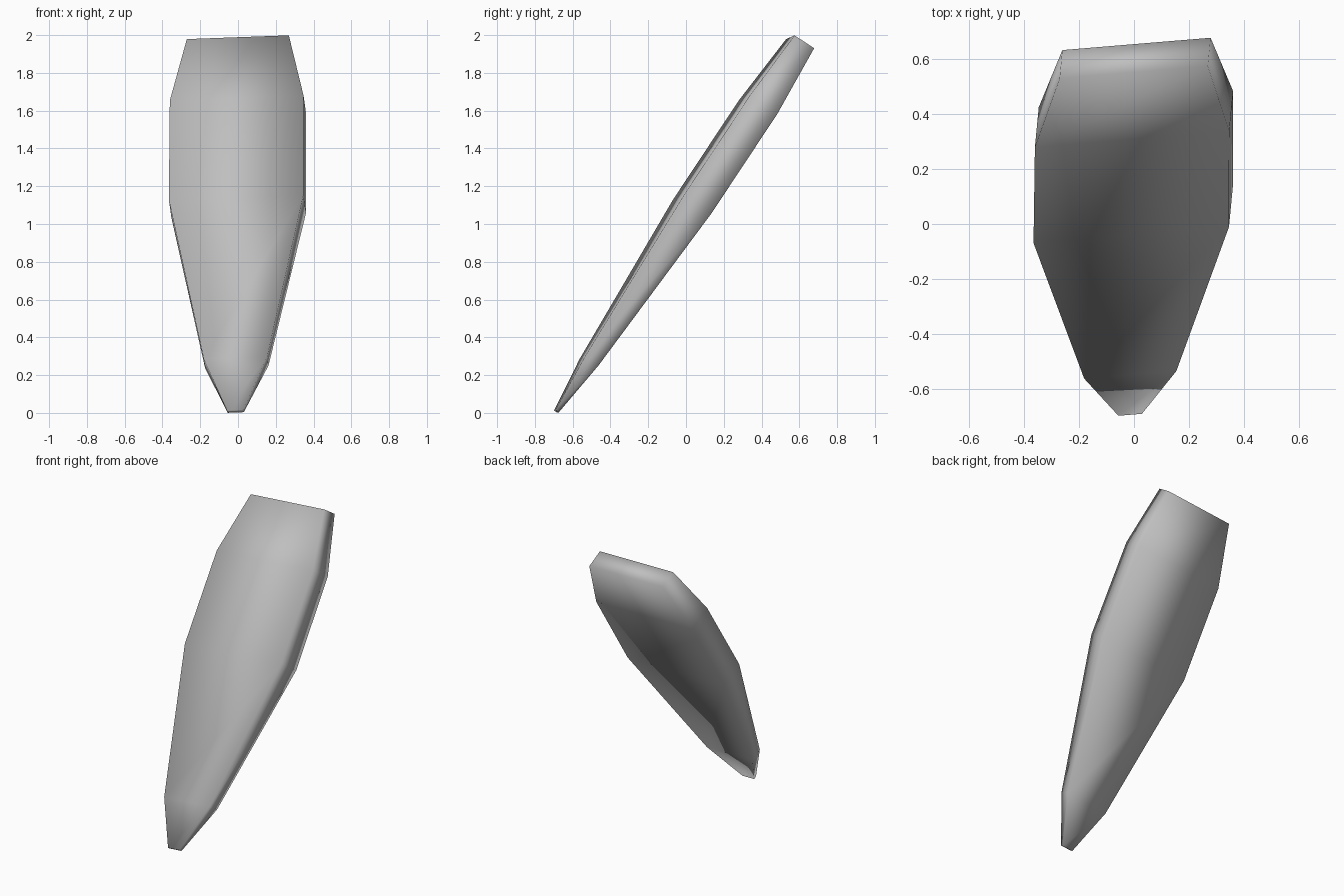
import bpy
import bmesh
from mathutils import Vector

cube = bpy.data.objects.get("Cube")
if cube:
    bpy.data.objects.remove(cube, do_unlink=True)

# Plain grey material
grey = bpy.data.materials.new("plain grey")
grey.use_nodes = True
colour = (0.52, 0.52, 0.52, 1)
grey.diffuse_color = colour
grey.node_tree.nodes["Principled BSDF"].inputs["Base Color"].default_value = colour

# Local directions of the leaning, slightly twisted blade
across = Vector((1, 0.083, 0.037))
along = Vector((0, 0.5524, 0.8336))
through = Vector((0.08, 0.8336, -0.5524))
origin = through * -0.576
origin.x = 0

# Stations from tip to top: distance along, sideways offset, half width, half thickness
stations = [
    (-0.372, -0.013, 0.043, 0.011),
    (-0.06, -0.01, 0.168, 0.043),
    (0.929, -0.003, 0.356, 0.0875),
    (1.56, 0.0, 0.354, 0.0875),
    (1.963, 0.004, 0.27, 0.062),
]

# Blade: rectangular sections joined into one closed tapered slab
bm = bmesh.new()
rings = []
for distance, offset, width, depth in stations:
    centre = origin + along * distance + Vector((offset, 0, 0))
    rings.append([bm.verts.new(centre + across * width * sx + through * depth * sy)
                  for sx, sy in ((-1, -1), (1, -1), (1, 1), (-1, 1))])
for low, high in zip(rings, rings[1:]):
    for i in range(4):
        j = (i + 1) % 4
        bm.faces.new((low[i], low[j], high[j], high[i]))
bm.faces.new(rings[0][::-1])
bm.faces.new(rings[-1])
bmesh.ops.recalc_face_normals(bm, faces=bm.faces[:])

# Soft shading over the whole slab
for face in bm.faces:
    face.smooth = True

mesh = bpy.data.meshes.new("blade")
bm.to_mesh(mesh)
bm.free()
mesh.materials.append(grey)
blade = bpy.data.objects.new("blade", mesh)
bpy.context.collection.objects.link(blade)
